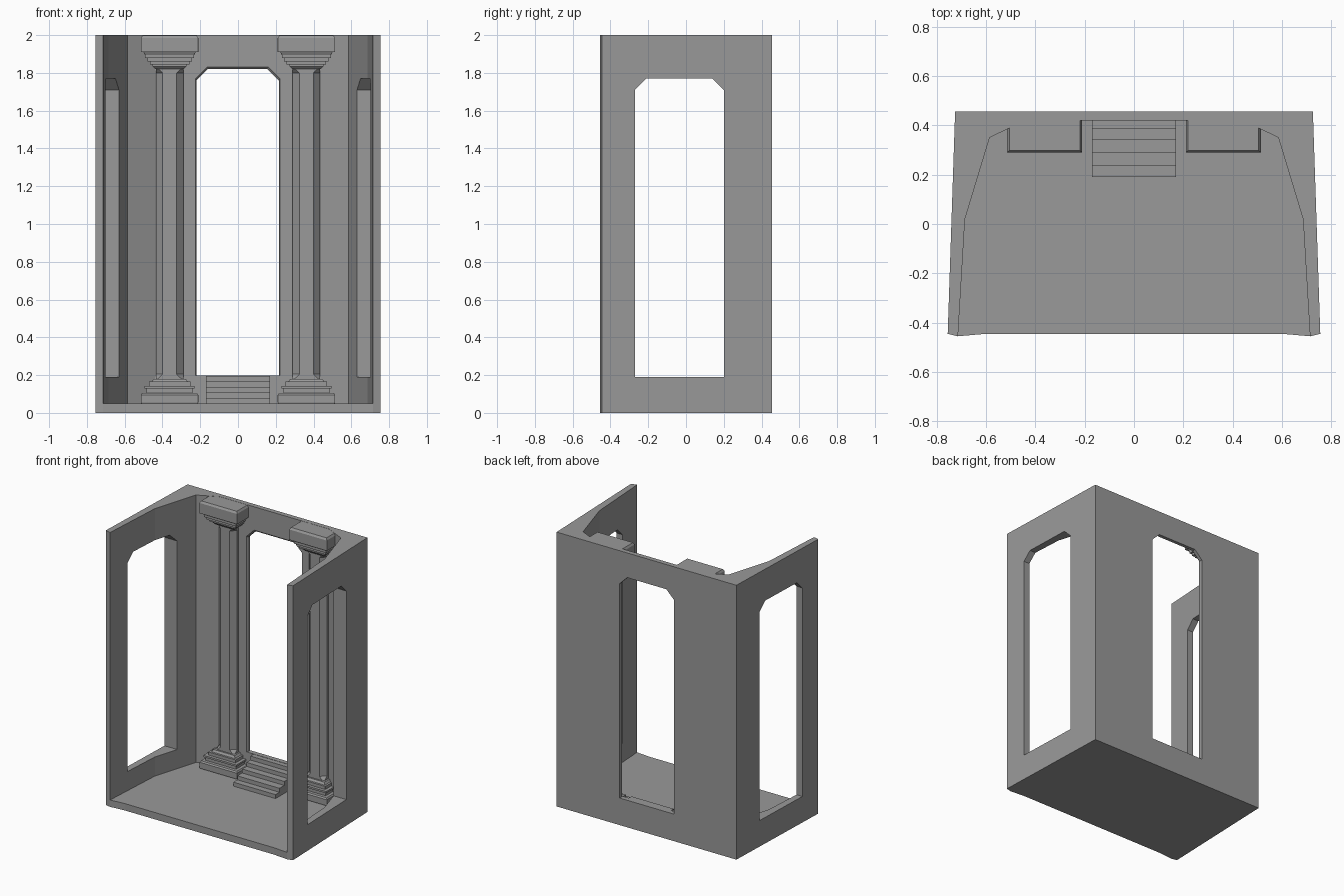
import bpy, bmesh

cube = bpy.data.objects.get("Cube")
if cube:
    bpy.data.objects.remove(cube, do_unlink=True)

stone = bpy.data.materials.new("grey stone")
stone.use_nodes = True
GREY = (0.32, 0.32, 0.32, 1)
stone.diffuse_color = GREY
stone.node_tree.nodes["Principled BSDF"].inputs["Base Color"].default_value = GREY


def loft(name, rings):
    """Solid skinned through matching closed rings of points."""
    bm = bmesh.new()
    loops = [[bm.verts.new(p) for p in ring] for ring in rings]
    n = len(loops[0])
    for a, b in zip(loops, loops[1:]):
        for i in range(n):
            j = (i + 1) % n
            bm.faces.new((a[i], a[j], b[j], b[i]))
    bm.faces.new(loops[0])
    bm.faces.new(loops[-1])
    bmesh.ops.recalc_face_normals(bm, faces=bm.faces)
    mesh = bpy.data.meshes.new(name)
    bm.to_mesh(mesh)
    bm.free()
    mesh.materials.append(stone)
    obj = bpy.data.objects.new(name, mesh)
    bpy.context.collection.objects.link(obj)
    return obj


def prism(name, outline, z0, z1):
    return loft(name, [[(x, y, z) for x, y in outline] for z in (z0, z1)])


def mirrored(half):
    return half + [(-x, y) for x, y in reversed(half)]


def arch(a0, a1, z0, z1, c):
    """Opening with clipped upper corners."""
    return [(a0, z0), (a1, z0), (a1, z1 - c), (a1 - c, z1), (a0 + c, z1), (a0, z1 - c)]


def cut(target, cutter):
    cutter.hide_render = True
    mod = target.modifiers.new("cut", 'BOOLEAN')
    mod.operation = 'DIFFERENCE'
    mod.solver = 'EXACT'
    mod.object = cutter
    bpy.context.view_layer.objects.active = target
    bpy.ops.object.modifier_apply(modifier=mod.name)
    bpy.data.objects.remove(cutter, do_unlink=True)


# Outer shell, hollowed by the faceted room
BACK, WALL, FLOOR = 0.455, 0.42, 0.05
shell = prism("walls_and_floor", mirrored(
    [(0.6, -0.445), (0.715, -0.455), (0.755, -0.445), (0.725, BACK)]), 0, 2)
cut(shell, prism("room_cutter", mirrored(
    [(0.725, -0.6), (0.713, -0.45), (0.685, 0.02), (0.585, 0.35), (0.44, WALL)]), FLOOR, 2.2))

# Side windows
window = arch(-0.27, 0.2, 0.19, 1.77, 0.06)
cut(shell, loft("window_cutter", [[(x, y, z) for y, z in window] for x in (-1, 1)]))

# Rear doorway, slightly splayed toward the room
inner = arch(-0.226, 0.222, 0.197, 1.83, 0.062)
outer = arch(-0.22, 0.216, 0.197, 1.82, 0.06)
cut(shell, loft("door_cutter", [
    [(x, y, z) for x, z in shape]
    for shape, y in ((inner, WALL - 0.05), (inner, WALL), (outer, WALL + 0.01), (outer, 0.6))]))

# Steps up to the doorway
fronts = (0.19, 0.235, 0.29, 0.34, 0.385)
profile = [(WALL + 0.01, FLOOR - 0.01), (fronts[0], FLOOR - 0.01)]
rise = (0.195 - FLOOR) / len(fronts)
for i, y in enumerate(fronts):
    top = FLOOR + rise * (i + 1)
    profile += [(y, top - rise if i else FLOOR), (y, top)]
profile.append((WALL + 0.01, 0.195))
loft("door_steps", [[(x, y, z) for y, z in profile] for x in (-0.17, 0.17)])

# Engaged columns: half of a square section with optional corner chamfers
AXIS_Y = 0.441


def section(cx, half, chamfer, z):
    c = max(chamfer, 0.0005)
    f = AXIS_Y - half
    pts = [(-half, AXIS_Y), (-half, f + c), (-half + c, f),
           (half - c, f), (half, f + c), (half, AXIS_Y)]
    return [(cx + x, y, z) for x, y in pts]


def block(name, cx, steps):
    loft(name, [section(cx, half, 0, z) for z, half in steps])


base = [(0.045, 0.148), (0.055, 0.152), (0.095, 0.152), (0.105, 0.145), (0.105, 0.122),
        (0.13, 0.122), (0.13, 0.133), (0.143, 0.133), (0.143, 0.11), (0.165, 0.11),
        (0.165, 0.095), (0.18, 0.085)]
capital = [(1.82, 0.075), (1.835, 0.09), (1.845, 0.09), (1.845, 0.105), (1.86, 0.105),
           (1.86, 0.118), (1.88, 0.118), (1.88, 0.13), (1.895, 0.13), (1.91, 0.138),
           (1.91, 0.152), (1.985, 0.152), (1.999, 0.143)]
for side, cx in (("left", 0.362), ("right", -0.362)):
    block(side + "_column_base", cx, base)
    loft(side + "_column_shaft", [
        section(cx, 0.073, c, z)
        for z, c in ((0.17, 0), (0.205, 0.036), (1.8, 0.036), (1.835, 0))])
    block(side + "_column_capital", cx, capital)
